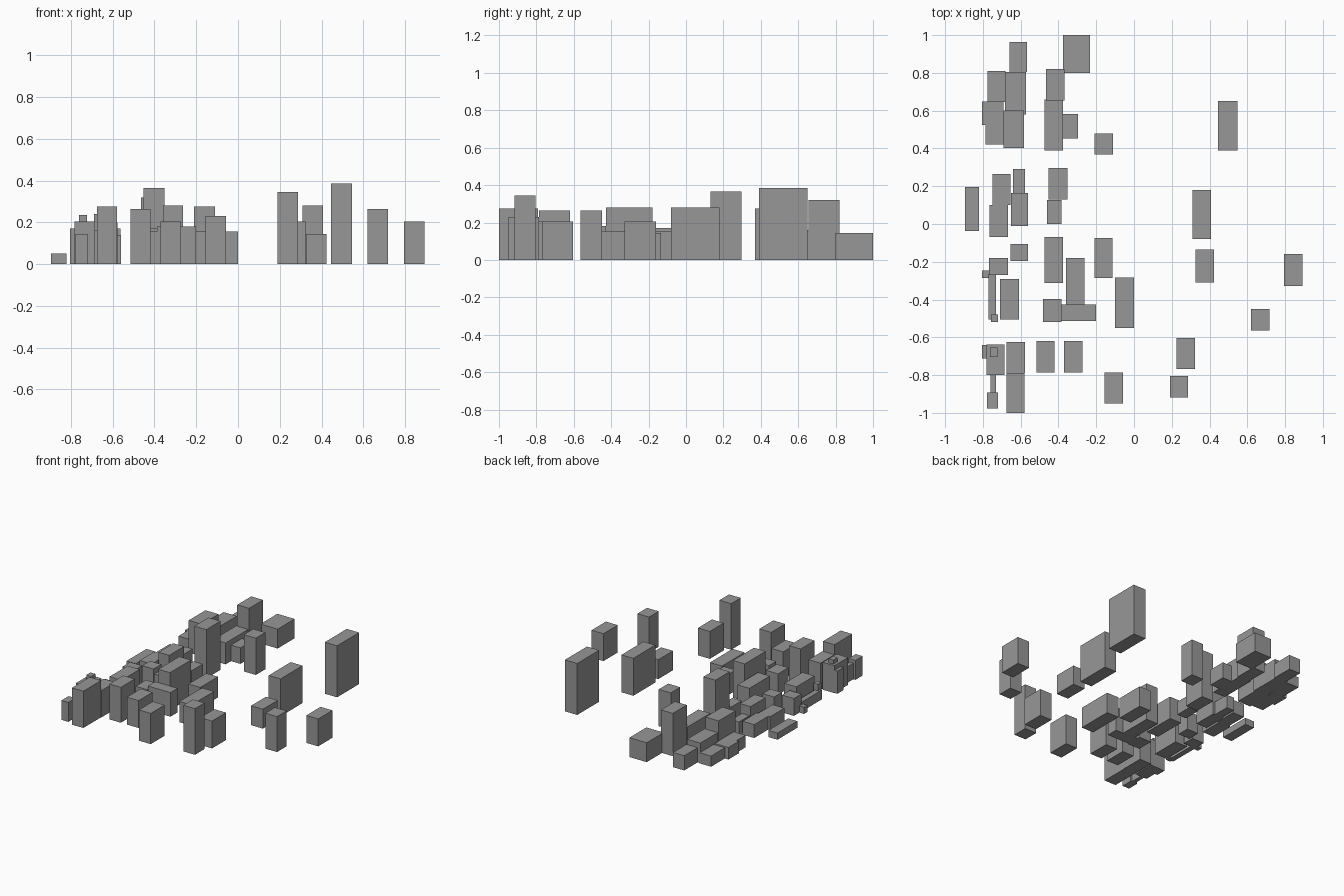
import bpy
import bmesh
from mathutils import Matrix

# Dark grey shared by every building
grey = bpy.data.materials.new("dark_grey")
grey.diffuse_color = (.31, .31, .31, 1)


def block(name, x0, x1, y0, y1, top, base=0.0):
    """One flat-faced box building from its footprint and height."""
    bm = bmesh.new()
    size = Matrix.Diagonal((x1 - x0, y1 - y0, top - base, 1))
    place = Matrix.Translation(((x0 + x1) / 2, (y0 + y1) / 2, (base + top) / 2))
    bmesh.ops.create_cube(bm, size=1, matrix=place @ size)
    mesh = bpy.data.meshes.new(name)
    bm.to_mesh(mesh)
    bm.free()
    mesh.materials.append(grey)
    bpy.context.collection.objects.link(bpy.data.objects.new(name, mesh))


# Towers on the sparse right side: x0, x1, y0, y1, height
east_towers = [
    (.445, .547, .39, .65, .385),
    (.31, .408, -.08, .18, .28),
    (.325, .423, -.31, -.135, .145),
    (.795, .893, -.328, -.16, .205),
    (.62, .717, -.563, -.45, .265),
    (.225, .323, -.768, -.603, .205),
    (.19, .287, -.918, -.805, .345),
]

# Middle blocks
central_blocks = [
    (-.375, -.232, .80, 1.0, .145),
    (-.465, -.367, .655, .82, .32),
    (-.475, -.375, .39, .66, .16),
    (-.375, -.297, .453, .583, .12),
    (-.21, -.11, .368, .48, .275),
    (-.452, -.353, .13, .297, .365),
    (-.46, -.383, 0, .127, .10),
    (-.475, -.377, -.313, -.07, .17),
    (-.21, -.113, -.285, -.075, .155),
    (-.36, -.263, -.428, -.18, .28),
    (-.483, -.383, -.52, -.398, .155),
    (-.387, -.20, -.513, -.427, .18),
    (-.10, 0, -.55, -.283, .155),
    (-.515, -.42, -.785, -.62, .265),
    (-.37, -.273, -.785, -.62, .205),
    (-.155, -.057, -.95, -.785, .23),
]

# Dense left side
west_blocks = [
    (-.66, -.567, .805, .963, .11),
    (-.682, -.573, .58, .805, .15),
    (-.69, -.582, .403, .60, .24),
    (-.775, -.68, .645, .81, .08),
    (-.805, -.69, .525, .648, .09),
    (-.787, -.69, .42, .525, .09),
    (-.64, -.578, .165, .29, .10),
    (-.65, -.562, -.01, .165, .17),
    (-.75, -.655, .10, .265, .10),
    (-.765, -.667, -.07, .10, .10),
    (-.767, -.668, -.27, -.18, .13),
    (-.655, -.56, -.197, -.105, .14),
    (-.71, -.61, -.505, -.29, .16),
    (-.675, -.577, -.79, -.625, .20),
    (-.675, -.58, -1.0, -.79, .275),
    (-.782, -.685, -.80, -.637, .205),
    (-.895, -.82, -.037, .197, .05),
]

# Small sheds and links along the far left
small_annexes = [
    (-.805, -.765, -.285, -.245, .05),
    (-.77, -.73, -.505, -.265, .07),
    (-.757, -.72, -.518, -.48, .12),
    (-.805, -.78, -.713, -.64, .17),
    (-.76, -.73, -.895, -.80, .12),
    (-.777, -.72, -.978, -.893, .145),
]

groups = {
    "east_tower": east_towers,
    "central_block": central_blocks,
    "west_block": west_blocks,
    "annex": small_annexes,
}
for name, rows in groups.items():
    for i, row in enumerate(rows, 1):
        block(f"{name}_{i}", *row)

# Little hut on a roof
block("roof_hut", -.762, -.722, -.705, -.655, .235, .205)
